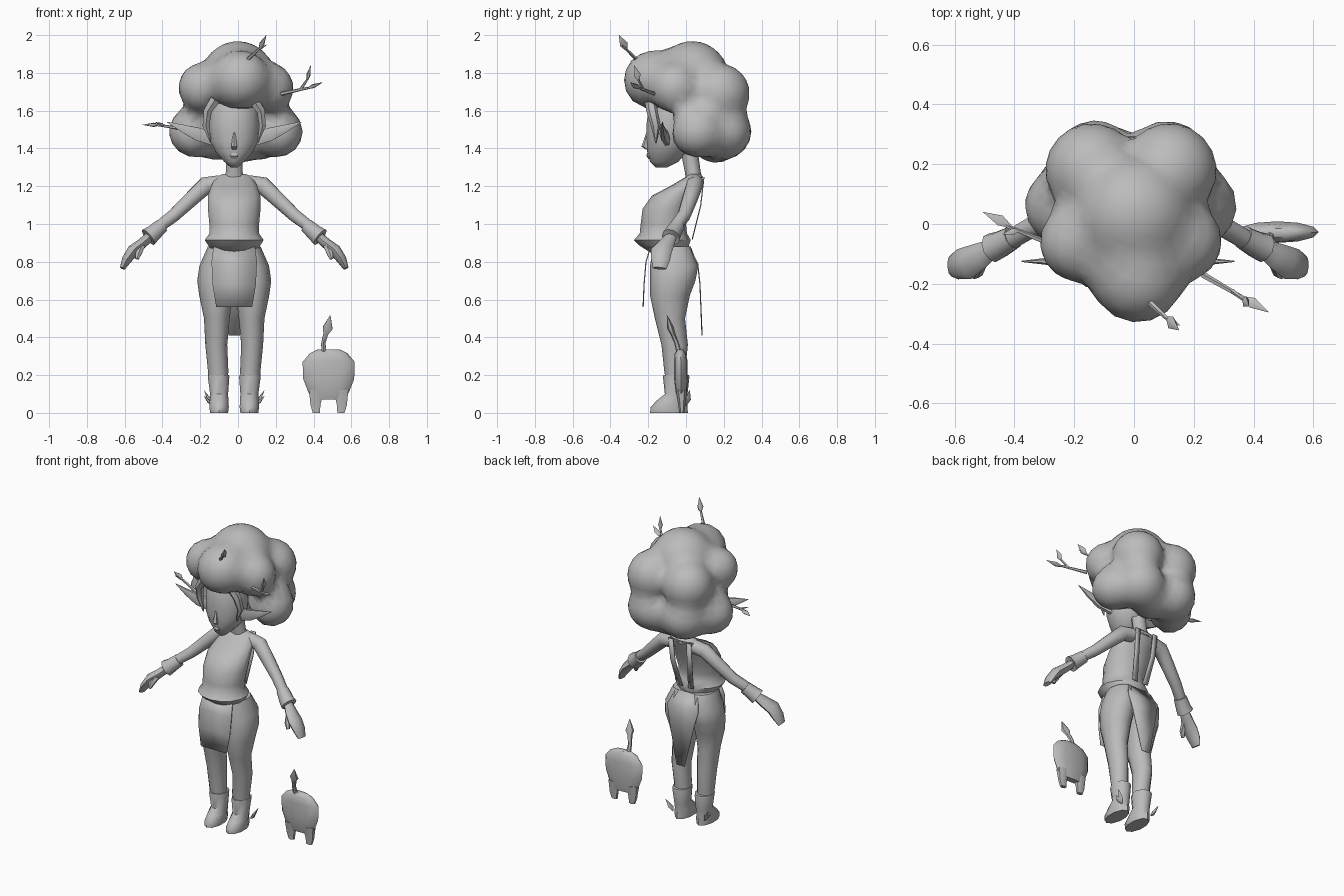
import bpy, bmesh, math
from mathutils import Vector

CX = -0.02  # symmetry line of the figure
grey = bpy.data.materials.new("plain_grey")
grey.diffuse_color = (0.5, 0.5, 0.5, 1)


def finish(name, bm, angle=50):
    bmesh.ops.recalc_face_normals(bm, faces=bm.faces)
    me = bpy.data.meshes.new(name)
    bm.to_mesh(me)
    bm.free()
    ob = bpy.data.objects.new(name, me)
    bpy.context.collection.objects.link(ob)
    me.materials.append(grey)
    bpy.ops.object.select_all(action='DESELECT')
    ob.select_set(True)
    bpy.context.view_layer.objects.active = ob
    bpy.ops.object.shade_smooth_by_angle(angle=math.radians(angle))
    return ob


def loft(name, rings, n=10, level=False, angle=50):
    """Rings are (x, y, z, radius towards y, other radius); level keeps them flat."""
    bm = bmesh.new()
    pts = [Vector(r[:3]) for r in rings]
    loops = []
    for i, r in enumerate(rings):
        t = pts[min(i + 1, len(pts) - 1)] - pts[max(i - 1, 0)]
        t = Vector((0, 0, 1)) if level else t.normalized()
        ref = Vector((1, 0, 0)) if abs(t.y) > 0.9 else Vector((0, 1, 0))
        u = (ref - t * ref.dot(t)).normalized()
        v = t.cross(u)
        loops.append([bm.verts.new(pts[i] + u * r[3] * math.cos(a) + v * r[4] * math.sin(a))
                      for a in (2 * math.pi * k / n for k in range(n))])
    for a, b in zip(loops, loops[1:]):
        for k in range(n):
            bm.faces.new((a[k], a[(k + 1) % n], b[(k + 1) % n], b[k]))
    bm.faces.new(loops[0])
    bm.faces.new(loops[-1])
    return finish(name, bm, angle)


def panel(name, rows):
    """Thin cloth strip; rows are (left x, right x, y, z)."""
    bm = bmesh.new()
    vs = [(bm.verts.new((l, y, z)), bm.verts.new((r, y, z))) for l, r, y, z in rows]
    for a, b in zip(vs, vs[1:]):
        bm.faces.new((a[0], a[1], b[1], b[0]))
    ob = finish(name, bm)
    ob.modifiers.new("thickness", 'SOLIDIFY').thickness = 0.006


def side(s, rings):
    return [(CX + s * r[0], *r[1:]) for r in rings]


def leaf(name, base, tip, w):
    a, b = Vector(base), Vector(tip)
    loft(name, [(*a.lerp(b, f), w * k, w * k * 0.6) for f, k in ((0, .2), (.4, 1), (1, .03))], 5)


# Hair: one sphere pushed out to the envelope of several round curls
O = Vector((-0.01, 0.08, 1.65))
curls = [(0.0, 0.03, 1.77, 0.20), (0.01, -0.17, 1.76, 0.165), (0, 0.16, 1.46, 0.14)]
for s in (-1, 1):
    curls += [(-.01 + s * x, y, z, r) for x, y, z, r in
              ((.17, -.06, 1.72, .14), (.13, .18, 1.69, .16),
               (.215, .06, 1.49, .145), (.12, .195, 1.49, .155))]
bm = bmesh.new()
bmesh.ops.create_icosphere(bm, subdivisions=4, radius=1)
for v in bm.verts:
    d = v.co.normalized()
    reach = 0.08
    for x, y, z, r in curls:
        c = Vector((x, y, z)) - O
        b = d.dot(c)
        q = b * b - c.length_squared + r * r
        if q > 0:
            reach = max(reach, b + math.sqrt(q))
    v.co = O + d * reach
bmesh.ops.smooth_vert(bm, verts=bm.verts, factor=0.5, use_axis_x=True, use_axis_y=True, use_axis_z=True)
finish("hair", bm, 80)

# Head, nose and neck
loft("head", [(CX, -.13, 1.30, .03, .02), (CX, -.115, 1.33, .075, .055), (CX, -.1, 1.38, .105, .1),
              (CX, -.09, 1.44, .12, .13), (CX, -.085, 1.52, .125, .135), (CX, -.08, 1.60, .12, .13),
              (CX, -.07, 1.67, .10, .11)], 14, True)
loft("nose", [(CX, -.20, 1.395, .012, .014), (CX, -.212, 1.41, .024, .018),
              (CX, -.203, 1.47, .012, .009), (CX, -.197, 1.51, .006, .006)], 6, True)
loft("lips", [(CX, -.19, 1.345, .008, .015), (CX, -.2, 1.36, .01, .025), (CX, -.2, 1.375, .006, .012)], 6, True)
loft("neck", [(CX, .045, 1.23, .045, .06), (CX, .035, 1.28, .042, .045), (CX, .02, 1.37, .045, .045)], 10, True)

# Tunic body with a puffed waist
loft("torso", [(CX, -.09, .85, .10, .115), (CX, -.115, .885, .13, .14), (CX, -.125, .915, .15, .16),
               (CX, -.12, .95, .125, .135), (CX, -.12, 1.0, .12, .135), (CX, -.10, 1.08, .13, .143),
               (CX, -.065, 1.15, .115, .142), (CX, -.005, 1.2, .08, .125),
               (CX, .045, 1.25, .045, .1), (CX, .045, 1.265, .03, .06)], 14, True)

# Cloth aprons
panel("front_apron", [(-.13, .09, -.19, .88), (-.14, .1, -.215, .8), (-.135, .095, -.225, .68), (-.115, .075, -.23, .56)])
panel("back_apron", [(-.10, .06, .02, .88), (-.135, .095, .065, .79), (-.11, .07, .077, .68), (-.05, .01, .088, .41)])

for s, tag in ((-1, "left"), (1, "right")):
    # Legs and boots
    loft(tag + "_leg", side(s, [(.085, -.055, .16, .05, .05), (.085, -.06, .22, .055, .054),
         (.095, -.06, .36, .07, .058), (.092, -.085, .5, .08, .068), (.097, -.085, .62, .105, .088),
         (.1, -.07, .7, .12, .096), (.092, -.062, .78, .128, .092), (.07, -.075, .88, .1, .07)]), 12, True)
    loft(tag + "_boot", side(s, [(.08, -.09, 0, .1, .05), (.08, -.09, .03, .098, .054),
         (.08, -.075, .065, .08, .052), (.08, -.052, .1, .06, .05), (.083, -.052, .19, .07, .06),
         (.083, -.052, .2, .068, .058)]), 10, True)
    for i, (y, z) in enumerate(((.02, .12), (-.01, .09))):
        leaf(f"{tag}_boot_leaf_{i}", (CX + s * .115, .0, .04), (CX + s * .16, y, z), .018)
    # Arms, cuffs and hands
    loft(tag + "_arm", side(s, [(.08, .05, 1.215, .045, .045), (.15, .045, 1.205, .045, .048),
         (.23, .02, 1.13, .042, .042), (.32, -.01, 1.045, .036, .036), (.38, -.045, 1.0, .035, .033),
         (.45, -.075, .935, .026, .026)]), 10)
    loft(tag + "_cuff", side(s, [(.385, -.045, .99, .04, .04), (.43, -.07, .95, .046, .046),
         (.455, -.08, .93, .05, .052), (.455, -.08, .93, .03, .03)]), 10)
    loft(tag + "_hand", side(s, [(.44, -.075, .94, .028, .025), (.49, -.105, .895, .045, .028),
         (.535, -.13, .86, .056, .032), (.57, -.135, .81, .05, .026), (.592, -.14, .765, .036, .014)]), 8)
    loft(tag + "_thumb", side(s, [(.49, -.13, .885, .02, .02), (.505, -.165, .85, .018, .02),
         (.515, -.175, .815, .01, .011)]), 6)
    # Pointed ears
    loft(tag + "_ear", side(s, [(.11, -.1, 1.45, .02, .04), (.19, -.12, 1.475, .02, .04),
         (.27, -.125, 1.505, .012, .024), (.355, -.125, 1.54, .002, .002)]), 6)
    # Locks framing the face
    loft(tag + "_lock", side(s, [(.10, -.19, 1.66, .03, .03), (.14, -.18, 1.6, .03, .025),
         (.15, -.16, 1.52, .025, .02), (.125, -.16, 1.43, .003, .003)]), 6)
    # Crossed straps down the back
    xs = [sorted((CX + s * a, CX + s * b)) + [y, z] for a, b, y, z in
          ((.05, .085, .092, 1.25), (.045, .08, .075, 1.1), (.02, .06, .03, .92))]
    panel(tag + "_back_strap", xs)


# Twigs and leaves in the hair
def twig(name, a, b, r=.011):
    loft(name, [(*a, r, r), (*b, r * .6, r * .6)], 5)


twig("top_twig", (.05, -.26, 1.87), (.115, -.32, 1.93))
leaf("top_leaf", (.11, -.315, 1.92), (.15, -.355, 2.0), .024)
leaf("top_bud", (.1, -.31, 1.92), (.155, -.34, 1.95), .012)
twig("side_twig", (.23, -.17, 1.69), (.37, -.25, 1.72))
twig("side_twig_fork", (.33, -.225, 1.71), (.37, -.255, 1.77), .009)
leaf("side_leaf_low", (.36, -.245, 1.715), (.45, -.295, 1.75), .02)
leaf("side_leaf_high", (.365, -.25, 1.755), (.385, -.275, 1.84), .02)
twig("ear_twig", (-.2, -.10, 1.49), (-.43, -.005, 1.525))
leaf("ear_twig_leaf", (-.41, -.01, 1.525), (-.505, .04, 1.525), .02)
leaf("ear_twig_bud", (-.38, -.02, 1.52), (-.44, -.035, 1.54), .012)

# Small companion creature with stubby feet and a sprout
loft("creature_body", [(.48, -.022, .07, .02, .085), (.48, -.025, .11, .03, .108), (.48, -.027, .18, .036, .135),
     (.48, -.027, .27, .036, .138), (.48, -.03, .315, .03, .1), (.48, -.03, .335, .015, .06)], 12, True)
for s, tag in ((-1, "left"), (1, "right")):
    loft(f"creature_{tag}_foot", [(.48 + s * x, y, z, ry, rx) for x, y, z, ry, rx in
         ((.065, -.022, 0, .014, .022), (.07, -.022, .04, .018, .03), (.065, -.025, .12, .03, .045))], 6, True)
loft("creature_sprout", [(.455, -.035, .31, .014, .016), (.452, -.05, .37, .012, .013), (.465, -.07, .42, .013, .015),
     (.475, -.082, .45, .018, .03), (.488, -.1, .515, .002, .002)], 6)
